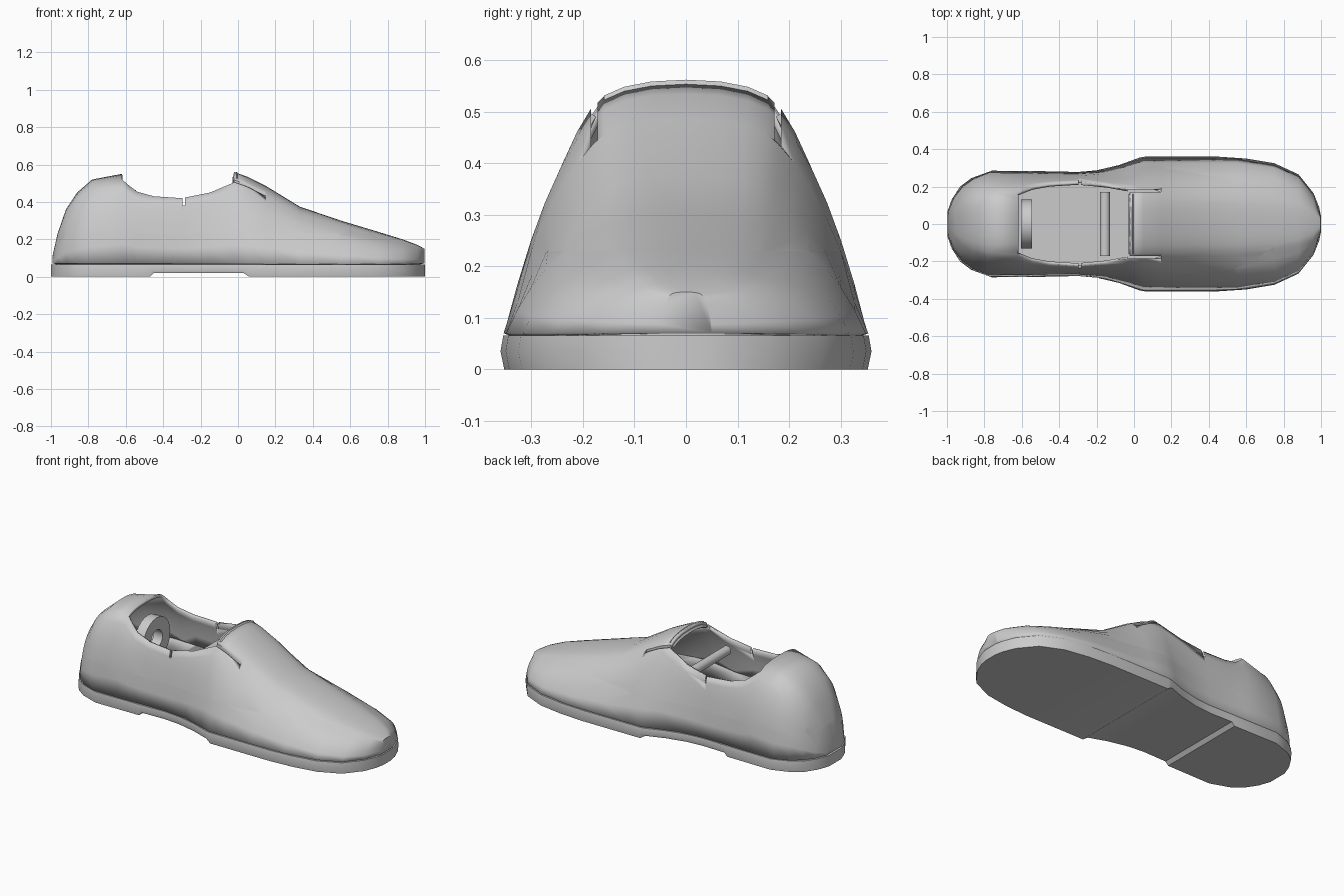
import bpy, bmesh, math
from mathutils import Vector

if "Cube" in bpy.data.objects:
    bpy.data.objects.remove(bpy.data.objects["Cube"], do_unlink=True)

grey = bpy.data.materials.new("light_grey")
grey.use_nodes = True
TONE = (0.6, 0.6, 0.6, 1)
grey.diffuse_color = TONE
grey.node_tree.nodes["Principled BSDF"].inputs["Base Color"].default_value = TONE


def make_object(name, bm, angle=35):
    bmesh.ops.recalc_face_normals(bm, faces=bm.faces)
    mesh = bpy.data.meshes.new(name)
    bm.to_mesh(mesh)
    bm.free()
    mesh.materials.append(grey)
    obj = bpy.data.objects.new(name, mesh)
    bpy.context.collection.objects.link(obj)
    bpy.ops.object.select_all(action="DESELECT")
    obj.select_set(True)
    bpy.context.view_layer.objects.active = obj
    bpy.ops.object.shade_smooth_by_angle(angle=math.radians(angle))
    return obj


def loft(sections, closed=True, wrap=False, skip=None):
    """Skin a row of cross-sections; skip(i, j) leaves a face open."""
    bm = bmesh.new()
    rows = [[bm.verts.new(p) for p in s] for s in sections]
    count = len(rows[0])
    for i in range(len(rows) if wrap else len(rows) - 1):
        a, b = rows[i], rows[(i + 1) % len(rows)]
        for j in range(count if closed else count - 1):
            k = (j + 1) % count
            if not (skip and skip(i, j)):
                bm.faces.new((a[j], a[k], b[k], b[j]))
    if not wrap:
        bm.faces.new(rows[0])
        bm.faces.new(rows[-1])
    loose = [v for v in bm.verts if not v.link_faces]
    bmesh.ops.delete(bm, geom=loose, context="VERTS")
    return bm


def bezier(a, b, c, t):
    return a * (1 - t) ** 2 + b * 2 * t * (1 - t) + c * t * t


# Upper: x, base half-width, centre height, rim y, rim z, wall fullness
STATIONS = [
    (-.992, .07, .11, .03, .10, .8), (-.965, .14, .23, .07, .21, .85),
    (-.92, .2, .36, .11, .33, .85), (-.86, .245, .45, .15, .41, .85),
    (-.78, .278, .52, .175, .46, .85), (-.62, .28, .55, .165, .52, .85),
    (-.585, .28, .5, .18, .49, .85), (-.54, .278, .5, .198, .455, .8),
    (-.45, .275, .5, .215, .43, .7), (-.3, .274, .5, .225, .42, .6),
    (-.15, .29, .5, .21, .45, .55), (-.02, .33, .56, .185, .505, .55),
    (.05, .352, .535, .185, .48, .56), (.15, .353, .485, .18, .435, .56),
    (.33, .354, .375, .17, .335, .56), (.55, .349, .3, .17, .27, .65),
    (.75, .316, .24, .15, .215, .75), (.88, .257, .2, .12, .185, .8),
    (.96, .158, .17, .08, .16, .85), (.997, .05, .15, .03, .145, .9)]
BASE, WALL, CROWN = .07, 6, 4
THROAT, BAND = -.02, .23


def upper_section(x, w, h, ry, rz, k):
    foot, rim = Vector((x, w, BASE)), Vector((x, ry, rz))
    bulge = Vector((x, ry + k * (w - ry), BASE + .74 * (rz - BASE)))
    shoulder, top = Vector((x, ry * .8, h)), Vector((x, 0, h))
    half = [bezier(foot, bulge, rim, i / WALL) for i in range(WALL)]
    half += [bezier(rim, shoulder, top, i / CROWN) for i in range(CROWN + 1)]
    return half + [Vector((p.x, -p.y, p.z)) for p in reversed(half[:-1])]


def in_opening(i, j):
    return -.63 < STATIONS[i][0] < THROAT and WALL <= j < WALL + 2 * CROWN


# The lower band meets the rest of the upper along a level seam
upper_mesh = loft([upper_section(*s) for s in STATIONS], closed=False, skip=in_opening)
seam = bmesh.ops.bisect_plane(
    upper_mesh, geom=upper_mesh.verts[:] + upper_mesh.edges[:] + upper_mesh.faces[:],
    plane_co=(0, 0, BAND), plane_no=(0, 0, 1))["geom_cut"]
bmesh.ops.split_edges(
    upper_mesh, edges=[e for e in seam if isinstance(e, bmesh.types.BMEdge)])
upper = make_object("upper", upper_mesh)
shell = upper.modifiers.new("thickness", "SOLIDIFY")
shell.thickness = .016
shell.offset = -1


# Slits cut through the upper
def cut(name, centre, size):
    bm = bmesh.new()
    bmesh.ops.create_cube(bm, size=1)
    for v in bm.verts:
        v.co = Vector(centre) + Vector([a * b for a, b in zip(v.co, size)])
    cutter = make_object(name, bm)
    cutter.hide_render = True
    cutter.hide_set(True)
    mod = upper.modifiers.new(name, "BOOLEAN")
    mod.operation = "DIFFERENCE"
    mod.solver = "EXACT"
    mod.object = cutter


cut("collar_notch_cutter", (-.29, 0, .43), (.012, 1, .1))
for side, label in ((1, "left"), (-1, "right")):
    cut(label + "_tongue_slit_cutter", (.055, side * .178, .525), (.18, .012, .2))

# Tongue lip following the crown's back edge
throat = next(upper_section(*s) for s in STATIONS if s[0] == THROAT)
lip_profile = ((-.01, -.03), (.0, -.037), (.025, -.015), (.012, .002))
make_object("tongue_lip", loft(
    [[p + Vector((dx, 0, dz)) for dx, dz in lip_profile]
     for p in throat[WALL + 1:WALL + 2 * CROWN]]))

# Sole with a raised arch, and the insole above it
OUTLINE = [(-1, .06), (-.975, .13), (-.93, .2), (-.87, .245), (-.76, .285),
           (-.47, .282), (-.45, .282), (-.3, .278), (-.2, .287), (-.08, .315),
           (.03, .355), (.06, .36), (.45, .36), (.6, .35), (.75, .325),
           (.88, .265), (.96, .165), (.99, .09), (1, .04)]


def sole_section(x, w):
    low = .02 if -.46 < x < .04 else 0
    half = [(w * .98, low), (w, .035), (w * .985, .066)]
    ring = half + [(-y, z) for y, z in reversed(half)]
    return [(x, y, z) for y, z in ring]


make_object("sole", loft([sole_section(x, w) for x, w in OUTLINE]))
make_object("insole", loft(
    [[(x * .975, y * w * .95, z) for y, z in
      ((-1, .06), (1, .06), (1, .085), (-1, .085))] for x, w in OUTLINE]))


# Heel ring and cross rod inside the opening
def turned(name, profile, place, steps=24):
    rings = []
    for i in range(steps):
        a = math.tau * i / steps
        rings.append([place(d, r * math.cos(a), r * math.sin(a)) for d, r in profile])
    make_object(name, loft(rings, wrap=True))


turned("heel_ring", ((-.605, .055), (-.605, .13), (-.545, .13), (-.545, .055)),
       lambda d, u, v: (d, u, .335 + v))
turned("cross_rod", ((-.172, .002), (-.172, .027), (.172, .027), (.172, .002)),
       lambda d, u, v: (-.155 + u, d, .39 + v))
